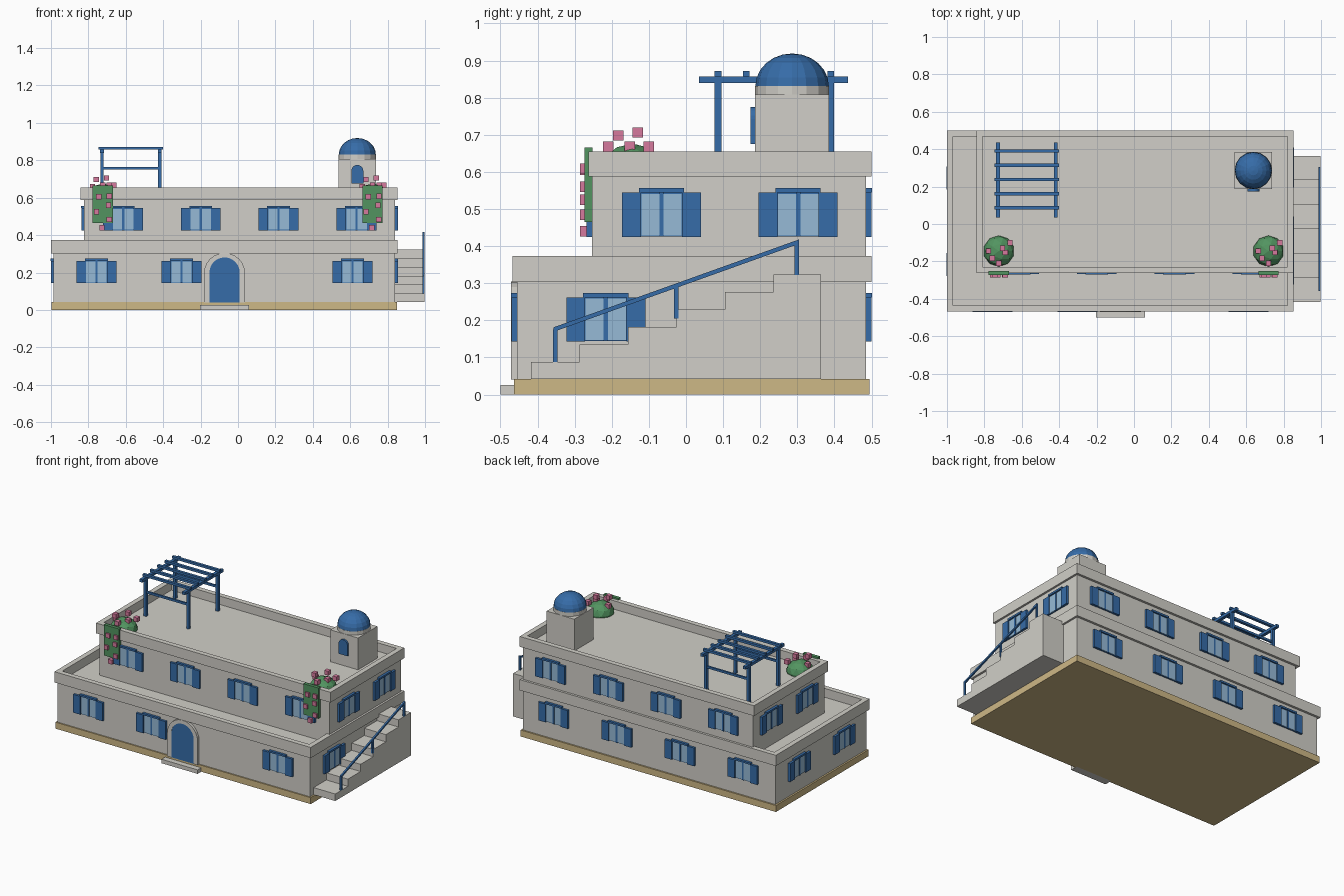
import bpy, bmesh, math
from mathutils import Matrix, Vector

if "Cube" in bpy.data.objects:
    bpy.data.objects.remove(bpy.data.objects["Cube"])


def material(name, r, g, b):
    lin = [((c / 255 + 0.055) / 1.055) ** 2.4 for c in (r, g, b)]
    m = bpy.data.materials.new(name)
    m.diffuse_color = (*lin, 1)
    m.use_nodes = True
    m.node_tree.nodes["Principled BSDF"].inputs["Base Color"].default_value = m.diffuse_color
    return m


WALL = material("whitewash", 209, 207, 200)
TAN = material("sandstone", 206, 184, 134)
BLUE = material("painted_blue", 54, 108, 168)
GLASS = material("window_glass", 150, 186, 214)
GREEN = material("foliage", 82, 148, 96)
PINK = material("blossom", 214, 122, 158)


def finish(name, bm, *mats):
    bmesh.ops.recalc_face_normals(bm, faces=bm.faces[:])
    me = bpy.data.meshes.new(name)
    bm.to_mesh(me)
    bm.free()
    for m in mats:
        me.materials.append(m)
    ob = bpy.data.objects.new(name, me)
    bpy.context.collection.objects.link(ob)
    return ob


def add_box(bm, x0, x1, y0, y1, z0, z1, mat=0):
    mtx = Matrix.Translation(((x0 + x1) / 2, (y0 + y1) / 2, (z0 + z1) / 2)) @ \
        Matrix.Diagonal((x1 - x0, y1 - y0, z1 - z0, 1))
    vs = bmesh.ops.create_cube(bm, size=1, matrix=mtx)["verts"]
    for f in {f for v in vs for f in v.link_faces}:
        f.material_index = mat


def boxes(name, mat, *dims):
    bm = bmesh.new()
    for d in dims:
        add_box(bm, *d)
    return finish(name, bm, mat)


def prism(name, pts, offset, mat):
    """Extrude a closed 3D outline by an offset."""
    bm = bmesh.new()
    f = bm.faces.new([bm.verts.new(p) for p in pts])
    new = bmesh.ops.extrude_face_region(bm, geom=[f])["geom"]
    bmesh.ops.translate(bm, vec=offset,
                        verts=[v for v in new if isinstance(v, bmesh.types.BMVert)])
    return finish(name, bm, mat)


def arc(cx, cz, r, n=12):
    return [(cx + r * math.cos(math.pi * i / n), cz + r * math.sin(math.pi * i / n))
            for i in range(n + 1)]


def arch(cx, r, z0, top):
    return [(cx + r, z0)] + arc(cx, top - r, r) + [(cx - r, z0)]


def parapet(name, x0, x1, y0, y1, z0, z1, t=0.033):
    bm = bmesh.new()
    loops = []
    for d in (0, t):
        for z in (z0, z1):
            loops.append([bm.verts.new(p) for p in (
                (x0 + d, y0 + d, z), (x1 - d, y0 + d, z),
                (x1 - d, y1 - d, z), (x0 + d, y1 - d, z))])
    a, b, c, d = loops
    for p, q in ((a, b), (b, d), (d, c), (c, a)):
        for i in range(4):
            j = (i + 1) % 4
            bm.faces.new((p[i], p[j], q[j], q[i]))
    return finish(name, bm, WALL)


# Plinth, two storeys and their roof parapets
boxes("plinth", TAN, (-0.997, 0.85, -0.463, 0.495, 0, 0.042))
boxes("ground_storey", WALL, (-0.986, 0.84, -0.455, 0.485, 0.042, 0.315))
boxes("upper_storey", WALL, (-0.823, 0.84, -0.253, 0.485, 0.315, 0.6))
parapet("ground_parapet", -1.0, 0.853, -0.468, 0.5, 0.303, 0.373)
parapet("upper_parapet", -0.842, 0.853, -0.263, 0.5, 0.588, 0.655)


# Windows: panes, centre bar, lintel and a pair of open shutters
def windows(name, spots, angle):
    bm = bmesh.new()
    for x, y, z in spots:
        part = bmesh.new()
        add_box(part, -0.057, 0.057, -0.006, 0.01, 0, 0.118, 0)
        for s in (-1, 1):
            add_box(part, s * 0.030 - 0.0245, s * 0.030 + 0.0245, -0.009, 0, 0.003, 0.115, 1)
            add_box(part, s * 0.081 - 0.0255, s * 0.081 + 0.0255, -0.015, 0.005, -0.001, 0.118, 0)
        add_box(part, -0.006, 0.006, -0.011, 0, 0, 0.118, 0)
        add_box(part, -0.061, 0.061, -0.016, 0.005, 0.118, 0.13, 0)
        part.transform(Matrix.Translation((x, y, z)) @ Matrix.Rotation(angle, 4, "Z"))
        tmp = bpy.data.meshes.new("tmp")
        part.to_mesh(tmp)
        part.free()
        bm.from_mesh(tmp)
        bpy.data.meshes.remove(tmp)
    finish(name, bm, BLUE, GLASS)


LOW, HIGH = 0.144, 0.426
ground_x = (-0.757, -0.302, 0.155, 0.612)
upper_x = (-0.614, -0.199, 0.217, 0.634)
windows("front_windows", [(x, -0.455, LOW) for x in ground_x if x != 0.155]
        + [(x, -0.253, HIGH) for x in upper_x], 0)
windows("back_windows", [(x, 0.485, LOW) for x in ground_x]
        + [(x, 0.485, HIGH) for x in upper_x], math.pi)
windows("right_windows", [(0.84, -0.216, LOW)]
        + [(0.84, y, HIGH) for y in (-0.066, 0.302)], math.pi / 2)
windows("left_windows", [(-0.986, y, LOW) for y in (-0.216, 0.246)]
        + [(-0.823, y, HIGH) for y in (-0.066, 0.302)], -math.pi / 2)

# Arched front door with surround and doorstep
outer, inner = arch(-0.072, 0.11, 0.04, 0.305), arch(-0.072, 0.081, 0.04, 0.281)
prism("door_surround", [(x, -0.471, z) for x, z in outer + inner[::-1]], (0, 0.03, 0), WALL)
prism("front_door", [(x, -0.469, z) for x, z in inner], (0, 0.02, 0), BLUE)
boxes("doorstep", WALL, (-0.203, 0.058, -0.5, -0.45, 0, 0.026))

# Outside stair: stepped side profile extruded sideways
profile = [(-0.418, 0.042)]
for i in range(6):
    y, z = -0.418 + 0.1308 * i, 0.088 + 0.047 * i
    profile += [(y, z), (min(y + 0.1308, 0.364), z)]
profile.append((0.364, 0.042))
prism("outside_stair", [(0.838, y, z) for y, z in profile], (0.158, 0, 0), WALL)

# Stair handrail
prism("handrail", [(0.986, -0.357, 0.169), (0.986, 0.305, 0.406),
                   (0.986, 0.305, 0.418), (0.986, -0.357, 0.181)], (0.011, 0, 0), BLUE)
boxes("handrail_posts", BLUE, *[(0.986, 0.997, y - 0.006, y + 0.006, z0, z1)
      for y, z0, z1 in ((-0.352, 0.088, 0.175), (-0.026, 0.205, 0.29), (0.299, 0.322, 0.408))])

# Roof pergola
PX, PY = (-0.727, -0.419), (0.086, 0.39)
boxes("pergola_posts", BLUE, *[(x - 0.009, x + 0.009, y - 0.009, y + 0.009, 0.6, 0.84)
                               for x in PX for y in PY])
boxes("pergola_beams", BLUE, *[(x - 0.01, x + 0.01, 0.035, 0.436, 0.839, 0.857) for x in PX])
boxes("pergola_slats", BLUE, *[(-0.745, -0.402, y - 0.009, y + 0.009, 0.857, 0.872)
                               for y in (0.086, 0.162, 0.238, 0.314, 0.39)])
boxes("pergola_rails", BLUE, *[(PX[0], PX[1], y - 0.006, y + 0.006, 0.75, 0.764) for y in PY])

# Roof turret with drum, dome and arched opening
TX, TY = 0.638, 0.286
boxes("turret", WALL, (TX - 0.1, TX + 0.1, TY - 0.1, TY + 0.1, 0.6, 0.808))
bm = bmesh.new()
bmesh.ops.create_cone(bm, cap_ends=True, segments=16, radius1=0.1, radius2=0.1, depth=0.026,
                      matrix=Matrix.Translation((TX, TY, 0.819)))
finish("dome_drum", bm, WALL)
bm = bmesh.new()
bmesh.ops.create_uvsphere(bm, u_segments=16, v_segments=12, radius=1)
bmesh.ops.bisect_plane(bm, geom=bm.verts[:] + bm.edges[:] + bm.faces[:], dist=1e-4,
                       plane_co=(0, 0, 0), plane_no=(0, 0, 1), clear_inner=True)
bm.transform(Matrix.Translation((TX, TY, 0.831)) @ Matrix.Diagonal((0.099, 0.099, 0.088, 1)))
finish("dome", bm, BLUE)
prism("turret_opening", [(x, 0.174, z) for x, z in arch(TX, 0.032, 0.675, 0.775)],
      (0, 0.015, 0), BLUE)

# Flowering shrubs on the roof and vines hanging over the front
SHRUB = ((0.0, -0.21, 0.668), (-0.035, -0.183, 0.698), (0.02, -0.13, 0.706),
         (0.06, -0.1, 0.668), (0.035, -0.152, 0.668), (-0.055, -0.145, 0.66))
VINE = ((-0.004, 0.44), (0.034, 0.484), (-0.034, 0.525), (0.03, 0.56),
        (-0.022, 0.605), (0.035, 0.608))
for side, cx in (("left", -0.723), ("right", 0.719)):
    bm = bmesh.new()
    bmesh.ops.create_icosphere(bm, subdivisions=2, radius=1)
    bm.transform(Matrix.Translation((cx, -0.145, 0.61)) @ Matrix.Diagonal((0.083, 0.083, 0.066, 1)))
    finish(side + "_shrub", bm, GREEN)
    boxes(side + "_vine", GREEN, (cx - 0.054, cx + 0.054, -0.274, -0.252, 0.465, 0.666))
    r = 0.014
    spots = [(cx + x, y, z) for x, y, z in SHRUB] + [(cx + x, -0.271, z) for x, z in VINE]
    boxes(side + "_blossoms", PINK, *[(x - r, x + r, y - r, y + r, z - r, z + r)
                                      for x, y, z in spots])
